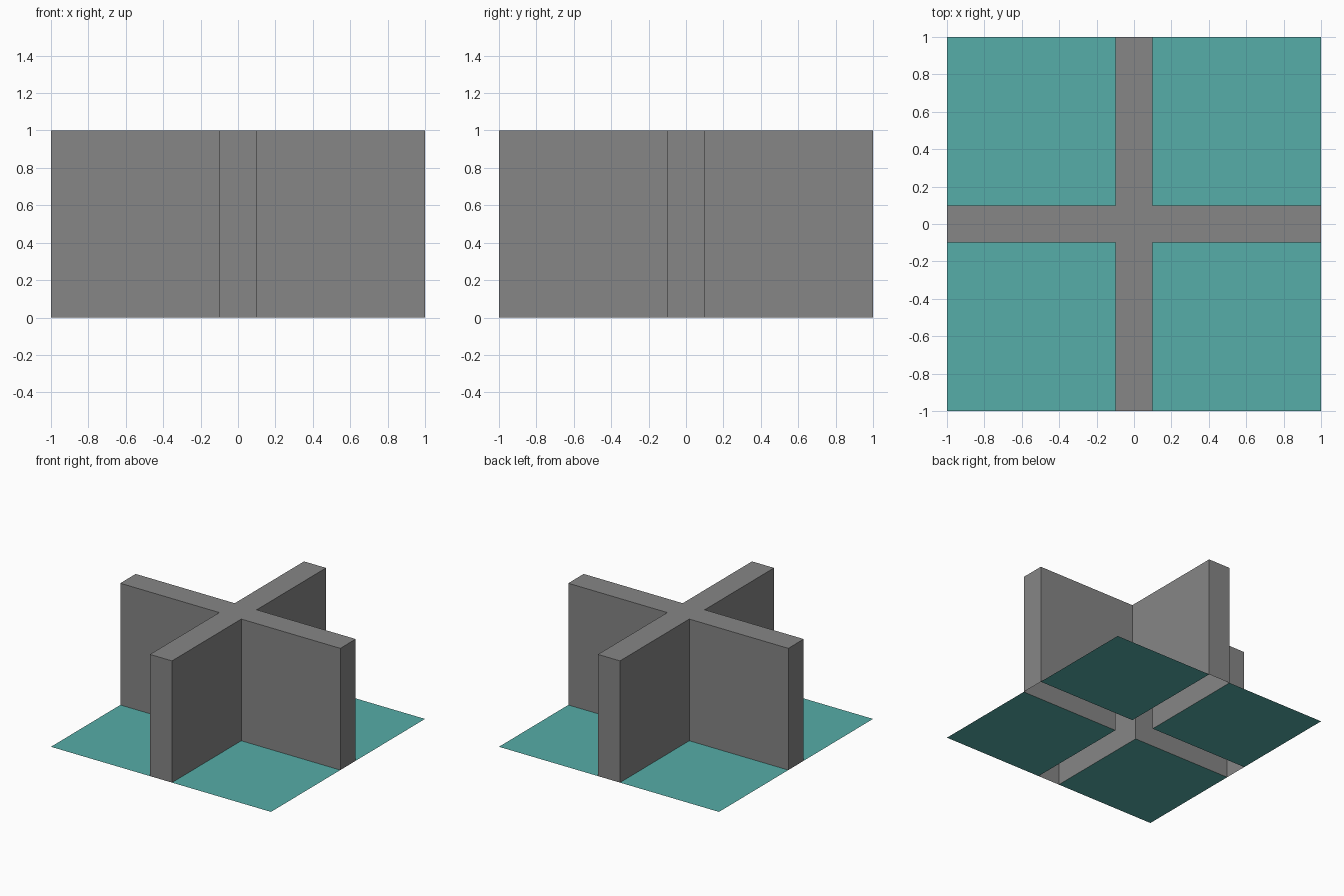
import bpy, bmesh

if "Cube" in bpy.data.objects:
    bpy.data.objects.remove(bpy.data.objects["Cube"])

HALF, T, H = 1.0, 0.1, 1.0   # half span, half wall thickness, height


def material(name, rgb):
    m = bpy.data.materials.new(name)
    m.diffuse_color = (*rgb, 1)
    m.use_nodes = True
    m.node_tree.nodes["Principled BSDF"].inputs["Base Color"].default_value = m.diffuse_color
    return m


def finish(name, bm, mat):
    me = bpy.data.meshes.new(name)
    bm.to_mesh(me)
    bm.free()
    me.materials.append(mat)
    ob = bpy.data.objects.new(name, me)
    bpy.context.collection.objects.link(ob)
    return ob


grey = material("wall grey", (0.238, 0.238, 0.238))
teal = material("floor teal", (0.093, 0.418, 0.392))

# Crossed walls: one arm's outline turned four times, hollow and open below
outline = []
x, y = (HALF, HALF, T), (-T, T, T)
for turn in range(4):
    for px, py in zip(x, y):
        for _ in range(turn):
            px, py = -py, px
        outline.append((px, py))
bm = bmesh.new()
low = [bm.verts.new((px, py, 0)) for px, py in outline]
top = [bm.verts.new((px, py, H)) for px, py in outline]
for i in range(len(outline)):
    j = (i + 1) % len(outline)
    bm.faces.new((low[i], low[j], top[j], top[i]))
bm.faces.new(top)
finish("crossed_walls", bm, grey)

# Four flat floor panels between the walls
for sx, side in ((-1, "left"), (1, "right")):
    for sy, depth in ((-1, "front"), (1, "back")):
        bm = bmesh.new()
        xs = sorted((sx * T, sx * HALF))
        ys = sorted((sy * T, sy * HALF))
        bm.faces.new([bm.verts.new((a, b, 0)) for a, b in
                      ((xs[0], ys[0]), (xs[1], ys[0]), (xs[1], ys[1]), (xs[0], ys[1]))])
        finish(f"floor_{depth}_{side}", bm, teal)
